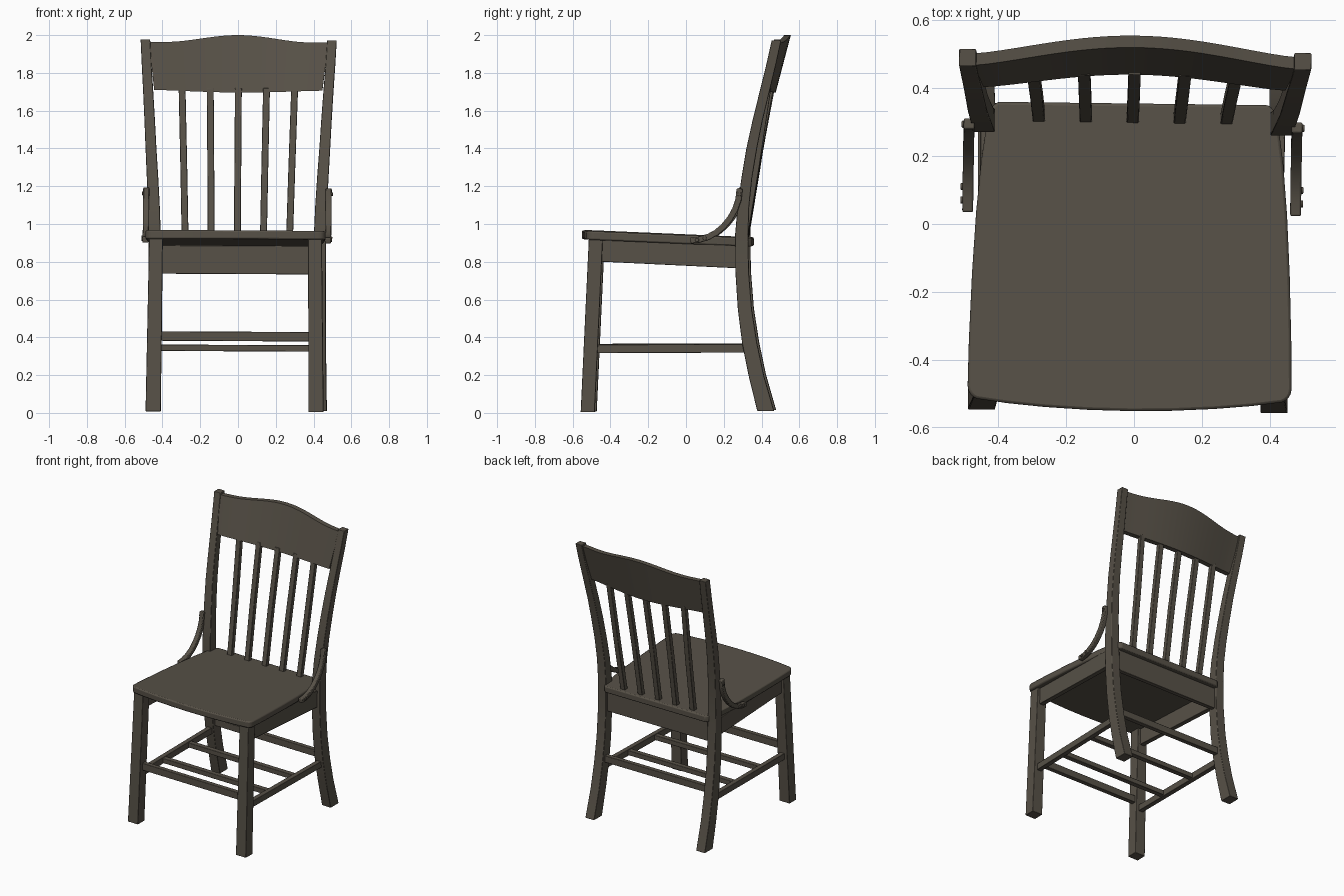
import bpy, bmesh, math
from mathutils import Vector

if "Cube" in bpy.data.objects:
    bpy.data.objects.remove(bpy.data.objects["Cube"])

wood = bpy.data.materials.new("dark brown wood")
wood.diffuse_color = (0.095, 0.082, 0.063, 1)
wood.use_nodes = True
wood.node_tree.nodes["Principled BSDF"].inputs["Base Color"].default_value = wood.diffuse_color


def settle(v):
    """The whole chair stands turned and leaning by a hair."""
    x, y, z = v
    return Vector((x + .012 * y + .005 * z - .012, y - .012 * x, z - .005 * x))


def finish(name, bm, bevel=0.0):
    for v in bm.verts:
        v.co = settle(v.co)
    bmesh.ops.recalc_face_normals(bm, faces=bm.faces)
    me = bpy.data.meshes.new(name)
    bm.to_mesh(me)
    bm.free()
    me.materials.append(wood)
    ob = bpy.data.objects.new(name, me)
    bpy.context.collection.objects.link(ob)
    if bevel:
        m = ob.modifiers.new("soft edges", 'BEVEL')
        m.width, m.segments, m.limit_method = bevel, 2, 'ANGLE'
    return ob


def loft(name, rings, bevel=0.0):
    """Join a row of equal rings into a capped solid."""
    bm = bmesh.new()
    vs = [[bm.verts.new(p) for p in r] for r in rings]
    n = len(vs[0])
    for a, b in zip(vs, vs[1:]):
        for i in range(n):
            j = (i + 1) % n
            bm.faces.new((a[i], a[j], b[j], b[i]))
    bm.faces.new(vs[0])
    bm.faces.new(vs[-1])
    return finish(name, bm, bevel)


def rect(c, u, v):
    """Rectangle ring round c with half-edge vectors u and v."""
    c, u, v = Vector(c), Vector(u), Vector(v)
    return [c - u - v, c + u - v, c + u + v, c - u + v]


def upright(name, stations):
    """Stations: (x, y, z, width, depth)."""
    return loft(name, [rect((x, y, z), (w / 2, 0, 0), (0, d / 2, 0))
                       for x, y, z, w, d in stations], .003)


def rail(name, a, b, thick, height):
    """Straight horizontal rail from a to b."""
    d = Vector(b) - Vector(a)
    side = Vector((-d.y, d.x, 0)).normalized() * thick / 2
    return loft(name, [rect(p, side, (0, 0, height / 2)) for p in (a, b)], .003)


def seat_top(y):
    return .943 - .043 * y


# Seat: half outline mirrored, bowed front, rounded corners, sloping back
half = [(.12, -.549), (.25, -.542), (.36, -.532), (.435, -.522)]
half += [(.437 + .04 * math.sin(a), -.482 - .04 * math.cos(a))
         for a in (.3, .6, .9, 1.2, 1.57)]
half += [(.475, -.35), (.468, -.15), (.458, .03), (.445, .18), (.43, .29),
         (.42, .335), (.40, .355)]
outline = [(0, -.551)] + half + [(-x, y) for x, y in reversed(half)]
loft("seat", [[(x, y, seat_top(y) - t) for x, y in outline] for t in (.046, 0)], .008)

# Back apron between the rear posts
rail("back_apron", (-.42, .305, .81), (.42, .305, .81), .03, .15)

# Crest rail: bowed, tilted, with a raised centre
rings = []
for i in range(25):
    t = -1 + i / 12
    bow = math.cos(t * math.pi / 2) ** 1.3 if abs(t) < 1 else 0
    xt, xb = .475 * t, .445 * t
    zt = 1.962 + .038 * (.5 + .5 * math.cos(math.pi * min(1, abs(t) * 1.2)))
    zb = 1.708 - .012 * bow
    yt, yb = .462 + .058 * bow, .398 + .042 * bow
    rings.append([(xb, yb, zb), (xt, yt, zt), (xt, yt + .035, zt), (xb, yb + .035, zb)])
loft("crest_rail", rings)

# Spindles
for i in range(-2, 3):
    yt = .455 - .004 * i * i
    upright(f"spindle_{i + 3}", [(.138 * i, .311, .91, .036, .032),
                                 (.143 * i, .375, 1.3, .036, .032),
                                 (.149 * i, yt, 1.72, .036, .03)])

# Cross rails: front and back ones higher, two in the middle between the sides
rail("front_stretcher", (-.42, -.492, .405), (.42, -.492, .405), .032, .05)
rail("back_stretcher", (-.43, .335, .405), (.43, .335, .405), .032, .048)
for k, y in enumerate((-.23, .06)):
    rail(f"middle_stretcher_{k + 1}", (-.425, y, .343), (.425, y, .343), .036, .034)

# Rear post: (z, front y, back y, x, width)
post = [(.012, .383, .472, .442, .07), (.2, .337, .418, .44, .068),
        (.37, .303, .382, .438, .067), (.55, .28, .354, .437, .066),
        (.75, .267, .338, .437, .065), (.95, .266, .335, .438, .064),
        (1.1, .279, .34, .443, .062), (1.25, .3, .356, .451, .06),
        (1.4, .325, .381, .46, .057), (1.55, .358, .411, .468, .055),
        (1.7, .395, .447, .477, .053), (1.85, .432, .483, .487, .051),
        (1.975, .46, .51, .494, .05)]

# Curved brace between post and seat (y, z)
brace = [(.03, .915), (.075, .919), (.12, .932), (.165, .956), (.205, .99),
         (.24, 1.033), (.266, 1.08), (.283, 1.13), (.29, 1.19)]

for s, side in ((-1, "left"), (1, "right")):
    upright(f"{side}_front_leg", [(s * .431, -.515, .006, .08, .074),
                                  (s * .421, -.472, .925, .072, .074)])
    upright(f"{side}_rear_post", [(s * x, (a + b) / 2, z, w, b - a)
                                  for z, a, b, x, w in post])
    # Side apron follows the seat slope
    rail(f"{side}_side_apron", (s * .422, -.45, .863), (s * .432, .28, .828), .034, .12)
    rail(f"{side}_side_stretcher", (s * .426, -.48, .341), (s * .436, .32, .344), .034, .045)
    rings = []
    for i, (y, z) in enumerate(brace):
        p, q = brace[max(i - 1, 0)], brace[min(i + 1, len(brace) - 1)]
        d = Vector((0, q[0] - p[0], q[1] - p[1])).normalized()
        rings.append(rect((s * .483, y, z), (.016, 0, 0), (0, -d.z * .016, d.y * .016)))
    loft(f"{side}_brace", rings, .005)
    # Brace screws
    for k, (y, z) in enumerate(((.065, .918), (.105, .927), (.288, 1.16))):
        ring = [[(s * x, y + .011 * math.cos(a * math.pi / 5), z + .011 * math.sin(a * math.pi / 5))
                 for a in range(10)] for x in (.48, .505)]
        loft(f"{side}_brace_screw_{k + 1}", ring, .003)

# Smooth curves, crisp edges
for ob in bpy.context.collection.objects:
    ob.select_set(True)
    bpy.context.view_layer.objects.active = ob
bpy.ops.object.shade_smooth_by_angle(angle=math.radians(30))
